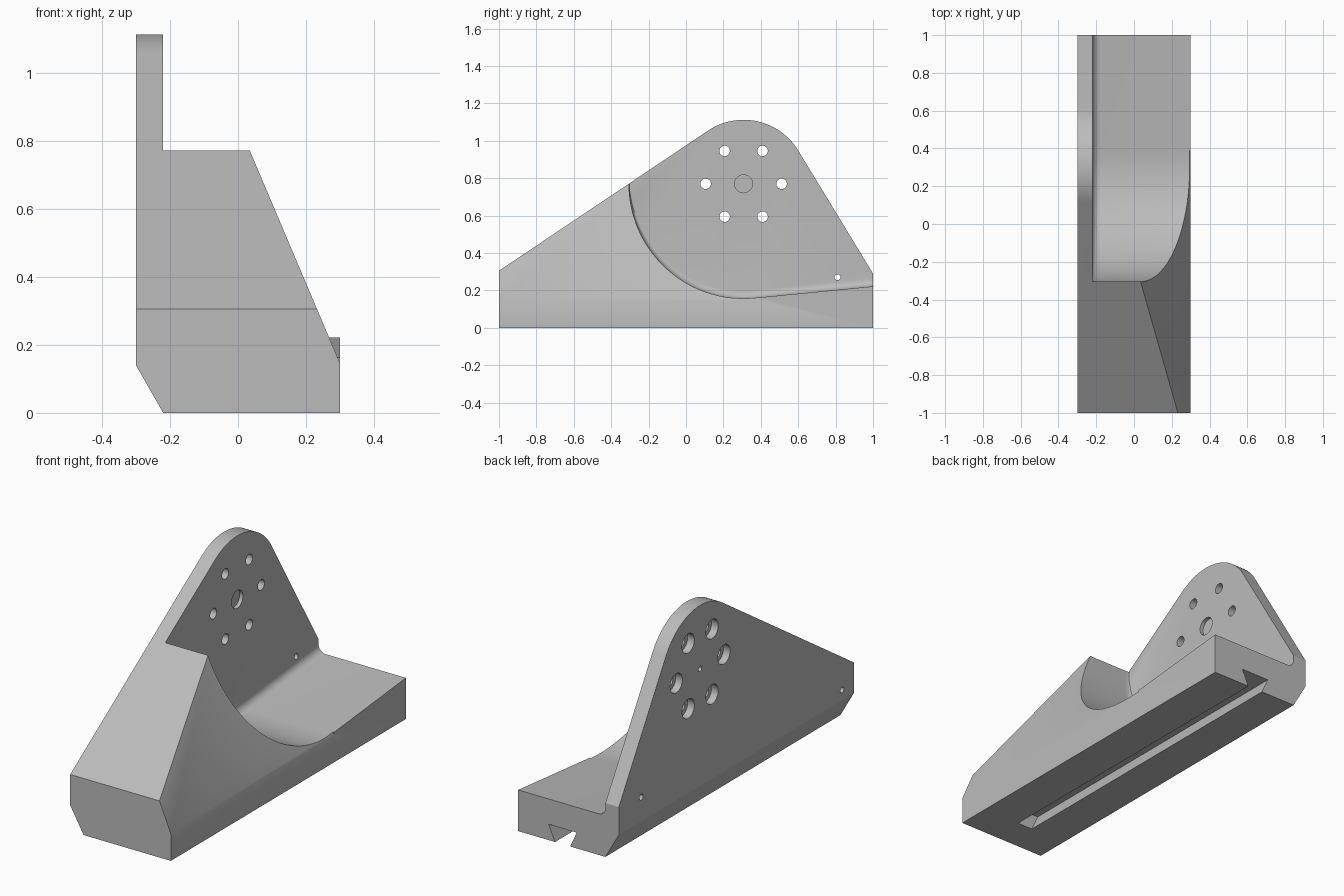
import bpy, bmesh, math

if "Cube" in bpy.data.objects:
    bpy.data.objects.remove(bpy.data.objects["Cube"])

mat = bpy.data.materials.new("plain grey")
mat.diffuse_color = (0.5, 0.5, 0.5, 1)
mat.use_nodes = True
mat.node_tree.nodes["Principled BSDF"].inputs["Base Color"].default_value = mat.diffuse_color


def loft(name, rings):
    """Closed solid through a list of matching rings, capped at both ends."""
    bm = bmesh.new()
    loops = [[bm.verts.new(p) for p in r] for r in rings]
    n = len(loops[0])
    for a, b in zip(loops, loops[1:]):
        for i in range(n):
            j = (i + 1) % n
            bm.faces.new((a[i], a[j], b[j], b[i]))
    bm.faces.new(loops[0][::-1])
    bm.faces.new(loops[-1])
    bmesh.ops.recalc_face_normals(bm, faces=bm.faces)
    me = bpy.data.meshes.new(name)
    bm.to_mesh(me)
    bm.free()
    ob = bpy.data.objects.new(name, me)
    bpy.context.collection.objects.link(ob)
    me.materials.append(mat)
    return ob


def prism_x(name, pts, x0, x1):
    return loft(name, [[(x, y, z) for y, z in pts] for x in (x0, x1)])


def prism_y(name, pts, y0, y1):
    return loft(name, [[(x, y, z) for x, z in pts] for y in (y0, y1)])


def arc(cy, cz, r, a0, a1, n):
    return [(cy + r * math.cos(math.radians(a0 + (a1 - a0) * i / n)),
             cz + r * math.sin(math.radians(a0 + (a1 - a0) * i / n))) for i in range(n + 1)]


def cut(ob, cutter):
    mod = ob.modifiers.new("cut", 'BOOLEAN')
    mod.operation, mod.solver, mod.object = 'DIFFERENCE', 'EXACT', cutter
    bpy.context.view_layer.objects.active = ob
    bpy.ops.object.modifier_apply(modifier=mod.name)
    bpy.data.objects.remove(cutter)


def drill(ob, y, z, r, x0, x1, n=32):
    cut(ob, prism_x("drill", arc(y, z, r, 0, 360 - 360 / n, n - 1), x0, x1))


CY, CZ = 0.308, 0.77   # centre of the mounting pattern

# Side outline with the rounded top
outline = [(-1, 0), (1, 0), (1, 0.29)] + arc(CY, CZ, 0.342, 31.2, 123.6, 32) + [(-1, 0.305)]
body = prism_x("bracket_body", outline, -0.3, 0.3)

# Lower edge chamfer and sloping flank
cut(body, prism_y("chamfer", [(-0.3, 0.14), (-0.22, 0), (-0.18, -0.07), (-0.5, -0.07), (-0.5, 0.49)], -1.2, 1.2))
cut(body, prism_y("flank", [(0.3, 0.145), (0.035, 0.77), (-0.177, 1.27), (0.6, 1.27), (0.6, 0.145)], -1.2, 0.39))

# Scooped pocket, with a fillet where its floor meets the upright plate
R = 0.042
floor = [(-0.305, CZ)] + arc(CY, CZ, 0.613, 180, 275.7, 48)[1:] + [(1.2, 0.241)]
rings = []
for i in range(9):
    a = math.pi / 2 * i / 8
    x, lift = -0.22 + R * (1 - math.cos(a)), R * (1 - math.sin(a))
    rings.append([(x, -0.305, 1.6)] + [(x, y, z + lift) for y, z in floor] + [(x, 1.2, 1.6)])
rings.append([(0.5, y, z) for _, y, z in rings[-1]])
cut(body, loft("pocket", rings))

# Dovetail slot under the base, open at the back
cut(body, prism_y("dovetail", [(-0.049, 0.085), (0.119, 0.085), (0.08, 0), (0.057, -0.05),
                               (0.013, -0.05), (-0.01, 0)], -0.82, 1.2))

# Ring of six counterbored holes
for k in range(6):
    a = math.radians(60 * k)
    y, z = CY + 0.203 * math.cos(a), CZ + 0.203 * math.sin(a)
    drill(body, y, z, 0.028, -0.4, -0.1)
    drill(body, y, z, 0.052, -0.4, -0.26)

# Central recess and small pin holes
drill(body, CY, CZ, 0.048, -0.24, -0.1)
drill(body, CY, CZ, 0.014, -0.4, -0.25, 16)
drill(body, 0.81, 0.27, 0.016, -0.4, -0.2, 16)
drill(body, -0.9, 0.195, 0.016, -0.4, -0.2, 16)

bpy.ops.object.select_all(action='DESELECT')
body.select_set(True)
bpy.context.view_layer.objects.active = body
bpy.ops.object.shade_smooth_by_angle(angle=math.radians(25))
